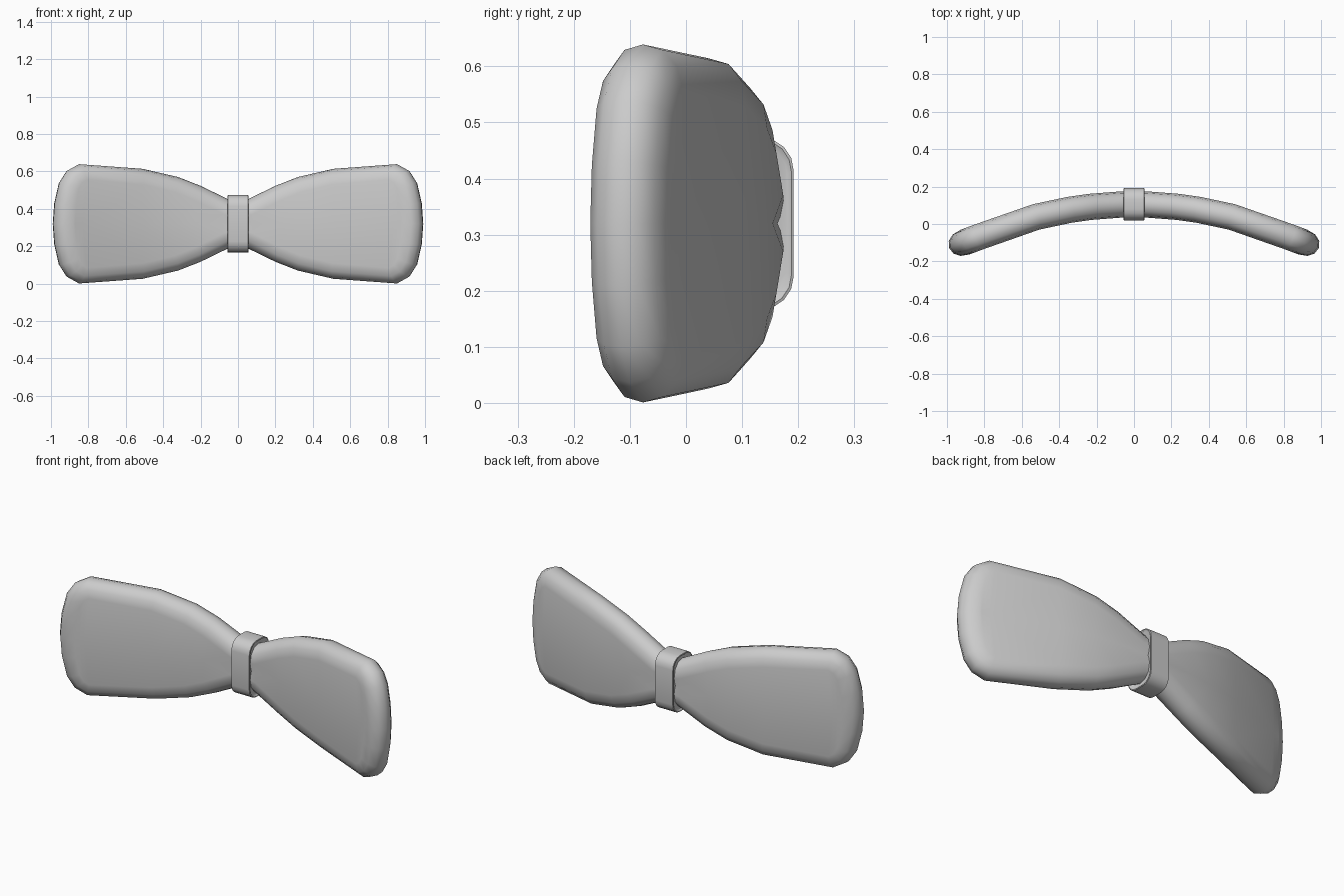
import bpy, bmesh, math
from mathutils import Vector

if "Cube" in bpy.data.objects:
    bpy.data.objects.remove(bpy.data.objects["Cube"])

ZC = 0.32
# half outline of one wing: (x, half height)
HALF = [(0, .115), (.05, .13), (.2, .203), (.32, .25), (.51, .294), (.85, .319),
        (.915, .283), (.955, .22), (.98, .11), (.988, 0)]
# rounded edge: (inset from outline, depth across the cloth)
EDGE = [(.085, -.07), (.04, -.061), (.01, -.036), (0, 0),
        (.01, .036), (.04, .061), (.085, .07)]


def bend(x, z, w):
    """Place a flat point on the backward-curving centre line."""
    k = min(x, .7)
    y = .105 - .245 * k * k - .375 * max(0, x - .7)
    if x > .6:
        y = .017 - .375 * (x - .6)
    slope = -min(.49 * x, .375)
    n = Vector((-slope, 1)).normalized()
    return (x + n.x * w, y + n.y * w, ZC + z)


def inset(d):
    """Inset the half outline by d."""
    pts = [Vector(p) for p in HALF]
    out = []
    for i, p in enumerate(pts):
        if i == 0:
            n = Vector((0, 1))
        elif i == len(pts) - 1:
            n = Vector((1, 0))
        else:
            t = (p - pts[i - 1]).normalized() + (pts[i + 1] - p).normalized()
            n = Vector((-t.y, t.x)).normalized()
        q = p - n * d
        out.append((max(q.x, 0), q.y))
    return out


def finish(name, bm, angle):
    bmesh.ops.recalc_face_normals(bm, faces=bm.faces)
    me = bpy.data.meshes.new(name)
    bm.to_mesh(me)
    bm.free()
    ob = bpy.data.objects.new(name, me)
    bpy.context.collection.objects.link(ob)
    bpy.context.view_layer.objects.active = ob
    ob.select_set(True)
    bpy.ops.object.shade_smooth_by_angle(angle=math.radians(angle))
    ob.select_set(False)
    return ob


# Wings: rounded rim around the outline, faces filled in strips with a soft centre fold
bm = bmesh.new()
loops, N = [], len(HALF)
for d, w in EDGE:
    p = inset(d)
    up = [bm.verts.new(bend(x, h, w)) for x, h in p]
    low = [bm.verts.new(bend(x, -h, w)) for x, h in p[:-1]]
    loops.append(up + low[::-1])
for a, b in zip(loops, loops[1:]):
    for i in range(len(a) - 1):
        bm.faces.new((a[i], a[i + 1], b[i + 1], b[i]))
for loop, (d, w) in ((loops[0], EDGE[0]), (loops[-1], EDGE[-1])):
    p = inset(d)
    mid = []
    for x, h in p[:-1]:
        fold = .012 * max(0, 1 - x / .5)
        mid.append(bm.verts.new(bend(x, 0, w - math.copysign(fold, w))))
    mid.append(loop[N - 1])
    for side in (loop[:N], loop[N - 1:][::-1]):
        for i in range(N - 1):
            f = [side[i], side[i + 1], mid[i + 1], mid[i]]
            bm.faces.new(list(dict.fromkeys(f)))
wings = finish("bow_wings", bm, 60)
m = wings.modifiers.new("mirror", 'MIRROR')
m.use_clip = True
m.merge_threshold = .002

# Knot: rounded band around the middle
bm = bmesh.new()
HY, HZ, R = .086, .154, .06
ring = []
for k in range(4):
    sy, sz = ((1, 1), (-1, 1), (-1, -1), (1, -1))[k]
    for j in range(5):
        a = math.radians(90 * k + 22.5 * j)
        ring.append((sy * (HY - R) + R * math.cos(a), sz * (HZ - R) + R * math.sin(a)))
rows = []
for x, s in ((-.05, .012), (-.056, .004), (-.054, 0), (.054, 0), (.056, .004), (.05, .012)):
    rows.append([bm.verts.new((x, .106 + y * (1 - s / HY), ZC + z * (1 - s / HZ)))
                 for y, z in ring])
for a, b in zip(rows, rows[1:]):
    for i in range(len(a)):
        j = (i + 1) % len(a)
        bm.faces.new((a[i], a[j], b[j], b[i]))
bm.faces.new(rows[0])
bm.faces.new(rows[-1])
finish("knot", bm, 35)
